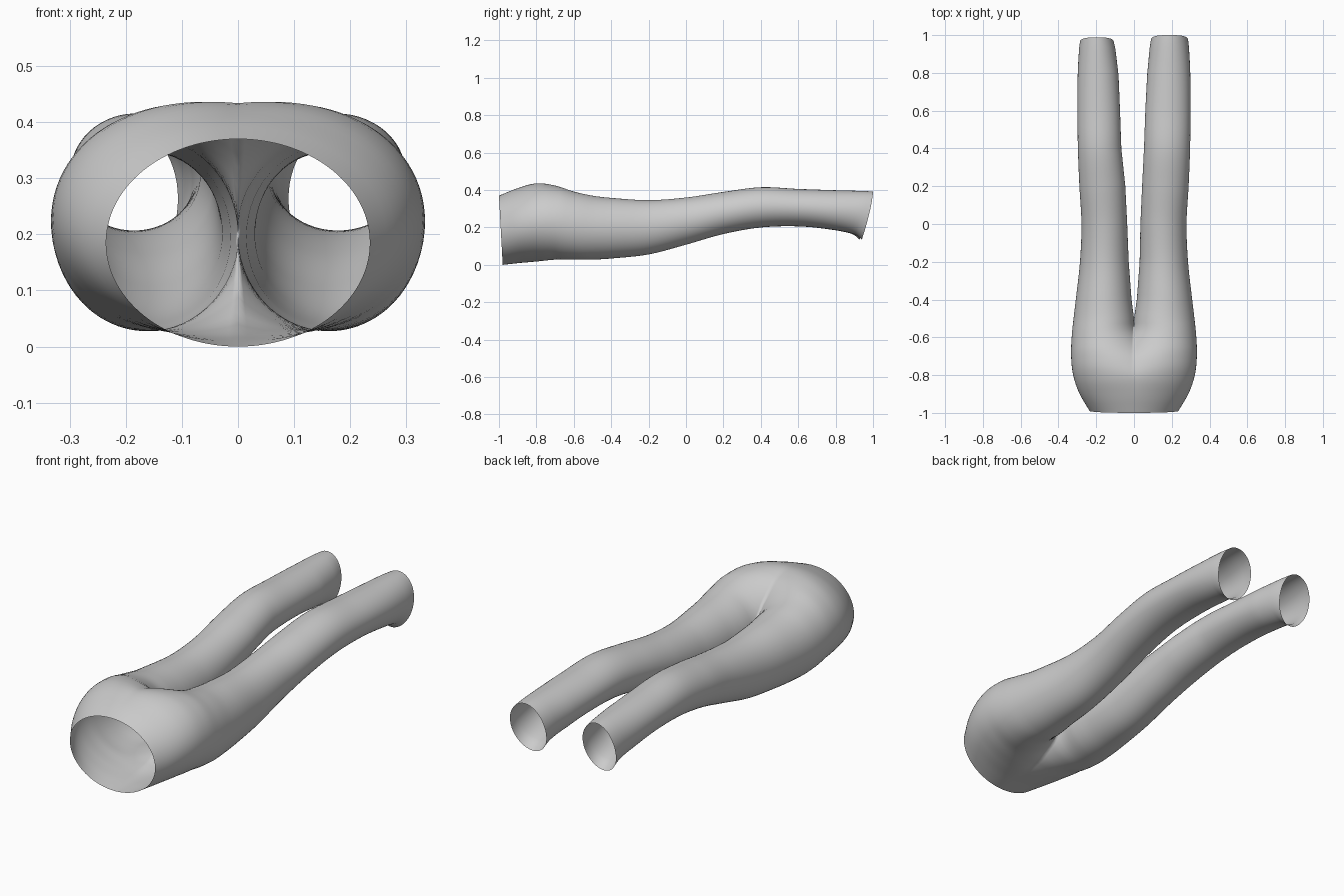
import bpy, bmesh, math

if "Cube" in bpy.data.objects:
    bpy.data.objects.remove(bpy.data.objects["Cube"])

# Stations along the body: y, top z, bottom z, outer x, right inner x, left inner x, leg split
ROWS = [
    (-1.0, .370, .000, .235, 0, 0, 0),
    (-.9, .410, .010, .290, 0, 0, .02),
    (-.8, .436, .018, .322, 0, 0, .07),
    (-.7, .424, .028, .333, 0, 0, .20),
    (-.6, .392, .028, .330, 0, 0, .48),
    (-.5, .370, .028, .320, 0, 0, 1),
    (-.4, .358, .034, .308, .015, .013, 1),
    (-.2, .346, .056, .286, .030, .028, 1),
    (0, .360, .108, .278, .034, .036, 1),
    (.2, .390, .165, .289, .043, .046, 1),
    (.4, .415, .200, .297, .053, .067, 1),
    (.6, .406, .206, .299, .060, .074, 1),
    (.8, .399, .188, .298, .070, .082, 1),
    (.95, .395, .163, .291, .083, .098, 1),
    (1.0, .392, .135, .286, .090, .107, 1),
]
N = 56  # segments around each half


def sample(y, col):
    """Smooth interpolation of one column of the table."""
    k = 0
    while k < len(ROWS) - 2 and y > ROWS[k + 1][0]:
        k += 1
    p, q = ROWS[k], ROWS[k + 1]

    def slope(i):
        a, b = ROWS[max(i - 1, 0)], ROWS[min(i + 1, len(ROWS) - 1)]
        return (b[col] - a[col]) / (b[0] - a[0])
    h = q[0] - p[0]
    u = (y - p[0]) / h
    m0, m1 = slope(k) * h, slope(k + 1) * h
    if col >= 4:  # straight steps keep the crotch crisp
        return p[col] + (q[col] - p[col]) * u
    return ((2*u**3 - 3*u**2 + 1) * p[col] + (u**3 - 2*u**2 + u) * m0
            + (3*u**2 - 2*u**3) * q[col] + (u**3 - u**2) * m1)


def section(y, side):
    """Half section: half an oval at the waist, a full ring on the leg."""
    top, bot, out = (sample(y, c) for c in (1, 2, 3))
    inner = sample(y, 4 if side > 0 else 5)
    w = sample(y, 6)
    pts = []
    for j in range(N + 1):
        t = 2 * math.pi * j / N
        leg = (-math.cos(t) * .5 + .5, math.sin(t))
        hip = (math.sin(t / 2), math.cos(t / 2))
        pts.append([hip[i] + (leg[i] - hip[i]) * w for i in (0, 1)])
    hi, lo = max(p[1] for p in pts), min(p[1] for p in pts)
    wide = max(p[0] for p in pts)
    ring = []
    for a, b in pts:
        v = (b - lo) / (hi - lo)
        # slanted ankle and waist openings
        slant = -.06 * (1 - v) ** 1.4 * max(0, (y - .6) / .4) ** 2
        slant += .02 * (1 - v) * max(0, (-.8 - y) / .2)
        if side < 0:
            slant -= .012 * max(0, (y - .6) / .4)
        ring.append((side * (inner + (out - inner) * a / wide),
                     y + slant, bot + (top - bot) * v))
    return ring


bm = bmesh.new()
ys = [-1 + i * .025 for i in range(81)]
for side in (1, -1):
    grid = [[bm.verts.new(p) for p in section(y, side)] for y in ys]
    for r0, r1 in zip(grid, grid[1:]):
        for j in range(N):
            f = [r0[j], r0[j + 1], r1[j + 1], r1[j]]
            bm.faces.new(f if side > 0 else f[::-1])
# join the centre seams and the inner leg seams
bmesh.ops.remove_doubles(bm, verts=bm.verts, dist=.0004)

mesh = bpy.data.meshes.new("trousers")
bm.to_mesh(mesh)
bm.free()
for p in mesh.polygons:
    p.use_smooth = True
trousers = bpy.data.objects.new("trousers", mesh)
bpy.context.collection.objects.link(trousers)
